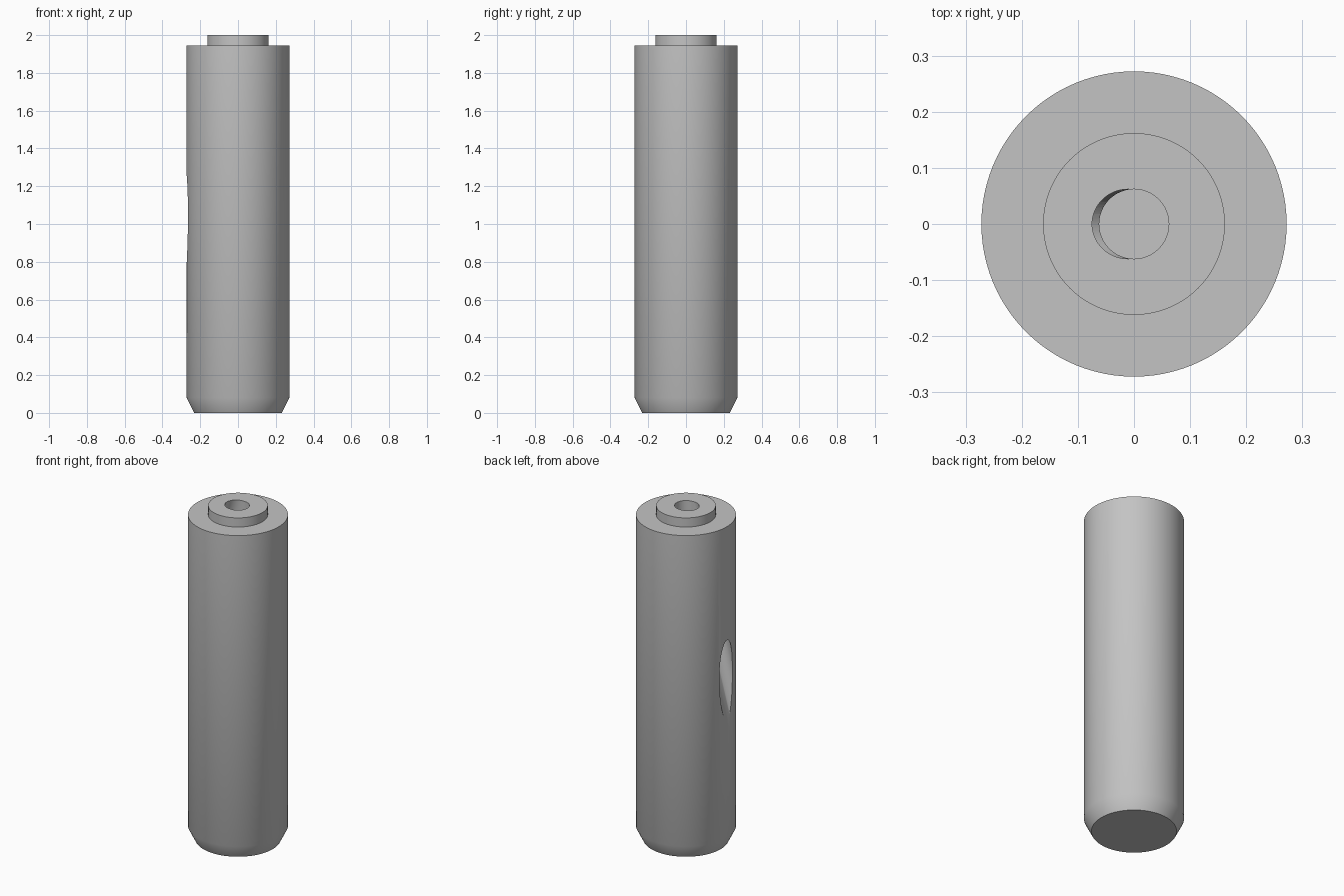
import bpy
import bmesh
import math
from mathutils import Matrix, Vector

old = bpy.data.objects.get("Cube")
if old:
    bpy.data.objects.remove(old, do_unlink=True)

SIDES = 96
BORE = 0.062

grey = bpy.data.materials.new("plain grey")
grey.use_nodes = True
colour = (0.55, 0.55, 0.55, 1)
grey.diffuse_color = colour
grey.node_tree.nodes["Principled BSDF"].inputs["Base Color"].default_value = colour


def make_object(name, bm):
    mesh = bpy.data.meshes.new(name)
    bm.to_mesh(mesh)
    bm.free()
    mesh.materials.append(grey)
    obj = bpy.data.objects.new(name, mesh)
    bpy.context.collection.objects.link(obj)
    return obj


def lathe(name, profile):
    """Closed solid of revolution from (radius, height) pairs, bottom to top."""
    bm = bmesh.new()
    rings = []
    for r, z in profile:
        angles = [2 * math.pi * i / SIDES for i in range(SIDES)]
        rings.append([bm.verts.new((r * math.cos(a), r * math.sin(a), z)) for a in angles])
    for low, high in zip(rings, rings[1:]):
        for i in range(SIDES):
            j = (i + 1) % SIDES
            bm.faces.new((low[i], low[j], high[j], high[i]))
    bm.faces.new(rings[0][::-1])
    bm.faces.new(rings[-1])
    return make_object(name, bm)


def bore_cutter(name, start, end):
    """Cylinder running from start to end."""
    start, end = Vector(start), Vector(end)
    axis = end - start
    turn = axis.to_track_quat('Z', 'Y').to_matrix().to_4x4()
    bm = bmesh.new()
    bmesh.ops.create_cone(bm, cap_ends=True, segments=64, radius1=BORE, radius2=BORE,
                          depth=axis.length,
                          matrix=Matrix.Translation((start + end) / 2) @ turn)
    obj = make_object(name, bm)
    obj.hide_render = True
    return obj


# Body with chamfered foot and raised collar
body = lathe("cylinder_body", [(0.232, 0), (0.272, 0.08), (0.272, 1.945),
                               (0.162, 1.945), (0.162, 2)])

# Straight blind bore, and a slanted bore leaving through the right side
tilt = math.radians(15)
slope = Vector((math.sin(tilt), 0, math.cos(tilt)))
mouth = Vector((-0.0105, 0, 2))
cutters = [
    bore_cutter("straight_bore_cutter", (0, 0, 0.5), (0, 0, 2.1)),
    bore_cutter("slanted_bore_cutter", mouth - slope * 1.4, mouth + slope * 0.15),
]

bpy.ops.object.select_all(action='DESELECT')
bpy.context.view_layer.objects.active = body
body.select_set(True)
for cutter in cutters:
    mod = body.modifiers.new(cutter.name, 'BOOLEAN')
    mod.operation = 'DIFFERENCE'
    mod.solver = 'EXACT'
    mod.object = cutter
    bpy.ops.object.modifier_apply(modifier=mod.name)
for cutter in cutters:
    bpy.data.objects.remove(cutter, do_unlink=True)

bpy.ops.object.shade_smooth_by_angle(angle=math.radians(30))
